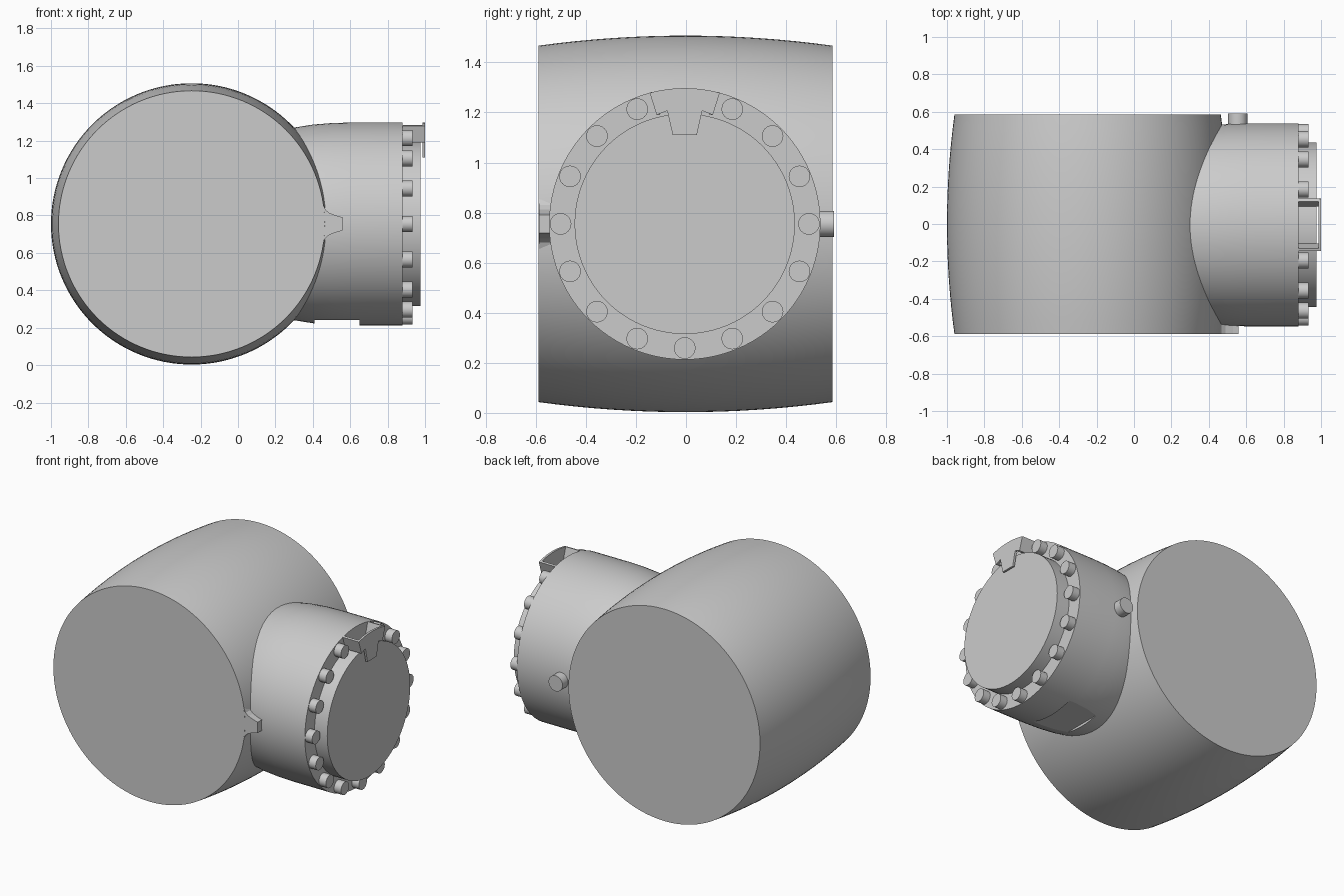
import bpy, bmesh
from math import sin, cos, pi, sqrt, radians
from mathutils import Matrix, Vector

old = bpy.data.objects.get("Cube")
if old:
    bpy.data.objects.remove(old, do_unlink=True)

grey = bpy.data.materials.new("plain_grey")
grey.use_nodes = True
GREY = (0.6, 0.6, 0.6, 1)
grey.diffuse_color = GREY
grey.node_tree.nodes["Principled BSDF"].inputs["Base Color"].default_value = GREY

CZ = 0.755                      # shared axis height
CY = -0.005                     # neck axis offset


def finish(name, bm, smooth=True):
    bmesh.ops.recalc_face_normals(bm, faces=bm.faces)
    mesh = bpy.data.meshes.new(name)
    bm.to_mesh(mesh)
    bm.free()
    mesh.materials.append(grey)
    ob = bpy.data.objects.new(name, mesh)
    bpy.context.collection.objects.link(ob)
    if smooth:
        bpy.ops.object.select_all(action='DESELECT')
        ob.select_set(True)
        bpy.context.view_layer.objects.active = ob
        bpy.ops.object.shade_smooth_by_angle(angle=radians(30))
    return ob


def lathe(name, profile, place, axis, sides):
    """Closed solid of revolution from (distance along axis, radius) pairs."""
    bm = bmesh.new()
    rings = [[bm.verts.new((r * cos(2 * pi * i / sides), r * sin(2 * pi * i / sides), d))
              for i in range(sides)] for d, r in profile]
    for a, b in zip(rings, rings[1:]):
        for i in range(sides):
            j = (i + 1) % sides
            bm.faces.new((a[i], a[j], b[j], b[i]))
    bm.faces.new(rings[0])
    bm.faces.new(rings[-1])
    turn = Vector((0, 0, 1)).rotation_difference(Vector(axis)).to_matrix().to_4x4()
    bm.transform(Matrix.Translation(place) @ turn)
    return finish(name, bm)


def prism(name, outline, start, depth):
    """Extrude a 3D outline by a depth vector."""
    bm = bmesh.new()
    face = bm.faces.new([bm.verts.new(Vector(p) + Vector(start)) for p in outline])
    ext = bmesh.ops.extrude_face_region(bm, geom=[face])
    moved = [v for v in ext["geom"] if isinstance(v, bmesh.types.BMVert)]
    bmesh.ops.translate(bm, verts=moved, vec=depth)
    return finish(name, bm, False)


# Bulged barrel body along y
steps = [i / 8 - 1 for i in range(17)]
lathe("barrel_body", [(0.587 * t, 0.752 - 0.04 * t * t) for t in steps],
      (-0.248, -0.002, CZ), (0, 1, 0), 128)

# Side neck along x, gently tapering into the barrel
neck = lathe("neck", [(0.15, 0.49), (0.3, 0.515), (0.4, 0.531), (0.5, 0.539),
                      (0.6, 0.542), (0.88, 0.542)], (0, CY, CZ), (1, 0, 0), 96)

# Flat relief cut under the neck
bm = bmesh.new()
bmesh.ops.create_cube(bm, size=1, matrix=Matrix.Translation((0.53, CY, 0.14)) @
                      Matrix.Diagonal((0.24, 0.6, 0.2, 1)))
cutter = finish("relief_cutter", bm, False)
cutter.hide_render = True
cutter.hide_set(True)
cut = neck.modifiers.new("relief", 'BOOLEAN')
cut.operation = 'DIFFERENCE'
cut.solver = 'EXACT'
cut.object = cutter
bpy.context.view_layer.objects.active = neck
bpy.ops.object.modifier_apply(modifier=cut.name)
bpy.data.objects.remove(cutter, do_unlink=True)

# Round end cover
lathe("end_cover", [(0.87, 0.44), (0.975, 0.44)], (0, CY, CZ), (1, 0, 0), 96)

# Bolt ring, leaving out the top place for the clip
for k in range(16):
    if k != 4:
        a = k * pi / 8
        lathe(f"bolt_{k + 1}", [(0.87, 0.043), (0.932, 0.043)],
              (0, CY + 0.496 * cos(a), CZ + 0.496 * sin(a)), (1, 0, 0), 24)

# Clip: front plate with pointed tab, plus two slanted cheeks
arc = [(0, y, sqrt(0.542 ** 2 - y * y)) for y in [0.14 - 0.02 * i for i in range(15)]]
low = [(0, -0.112, 0.435), (0, -0.07, 0.452), (0, -0.048, 0.355)]
prism("clip_plate", arc + low + [(x, -y, z) for x, y, z in reversed(low)],
      (0.986, CY, CZ), (0.014, 0, 0))
for side, label in ((1, "left"), (-1, "right")):
    cheek = [(0, side * y, z) for y, z in
             ((0.14, 0.524), (0.112, 0.435), (0.098, 0.435), (0.126, 0.528))]
    prism(f"clip_cheek_{label}", cheek, (0.878, CY, CZ), (0.11, 0, 0))

# Round stub on the back of the neck
lathe("back_stub", [(0.5, 0.052), (0.592, 0.052)], (0.555, 0, CZ), (0, 1, 0), 32)

# Filleted tongue joining barrel and neck at the front
half = [(0.38, 0.16), (0.435, 0.155), (0.455, 0.105), (0.468, 0.075),
        (0.49, 0.058), (0.53, 0.043), (0.558, 0.036)]
tongue = [(x, 0, z) for x, z in half] + [(x, 0, -z) for x, z in reversed(half)]
prism("front_tongue", tongue, (0, -0.588, CZ), (0, 0.12, 0))
